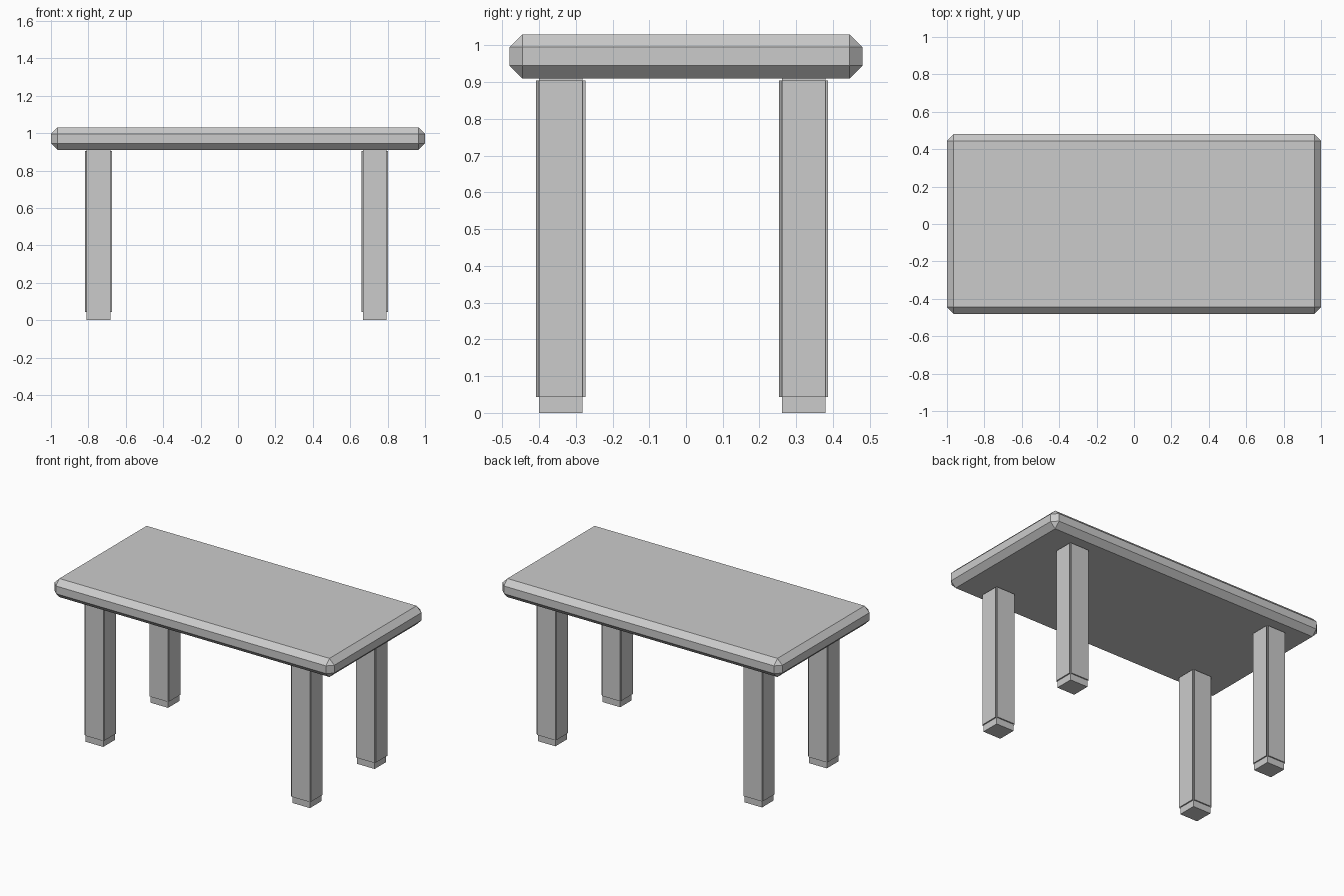
import bpy, bmesh
from mathutils import Vector

if "Cube" in bpy.data.objects:
    bpy.data.objects.remove(bpy.data.objects["Cube"])


def finish(bm, name):
    bmesh.ops.recalc_face_normals(bm, faces=bm.faces[:])
    mesh = bpy.data.meshes.new(name)
    bm.to_mesh(mesh)
    bm.free()
    obj = bpy.data.objects.new(name, mesh)
    bpy.context.collection.objects.link(obj)
    return obj


# Tabletop: slab with chamfered edges
bm = bmesh.new()
bmesh.ops.create_cube(bm, size=1)
bmesh.ops.scale(bm, vec=(2.0, 0.96, 0.12), verts=bm.verts)
bmesh.ops.bevel(bm, geom=bm.edges[:], offset=0.035, segments=1,
                affect='EDGES', profile=0.5)
top = finish(bm, "tabletop")
top.location.z = 0.97


# Leg: square post with a raised panel on each side
def leg(name, x, y):
    size = Vector((0.126, 0.118, 0.947))
    raise_by = 0.008
    bm = bmesh.new()
    bmesh.ops.create_cube(bm, size=1)
    sides = [f for f in bm.faces if abs(f.normal.z) < 0.5]
    bmesh.ops.inset_individual(bm, faces=sides, thickness=0.064)
    bmesh.ops.scale(bm, vec=size, verts=bm.verts)
    bm.normal_update()
    for f in sides:
        n = f.normal.copy()
        panel = bmesh.ops.extrude_discrete_faces(bm, faces=[f])["faces"][0]
        across = 1 if abs(n.x) > 0.5 else 0
        for v in panel.verts:
            v.co += n * raise_by
            # panel flares back out to the full post width
            v.co[across] = size[across] / 2 * (1 if v.co[across] > 0 else -1)
    obj = finish(bm, name)
    obj.location = (x, y, size.z / 2)


for side, x in (("left", -0.746), ("right", 0.731)):
    for end, y in (("front", -0.341), ("back", 0.32)):
        leg(f"{end}_{side}_leg", x, y)
